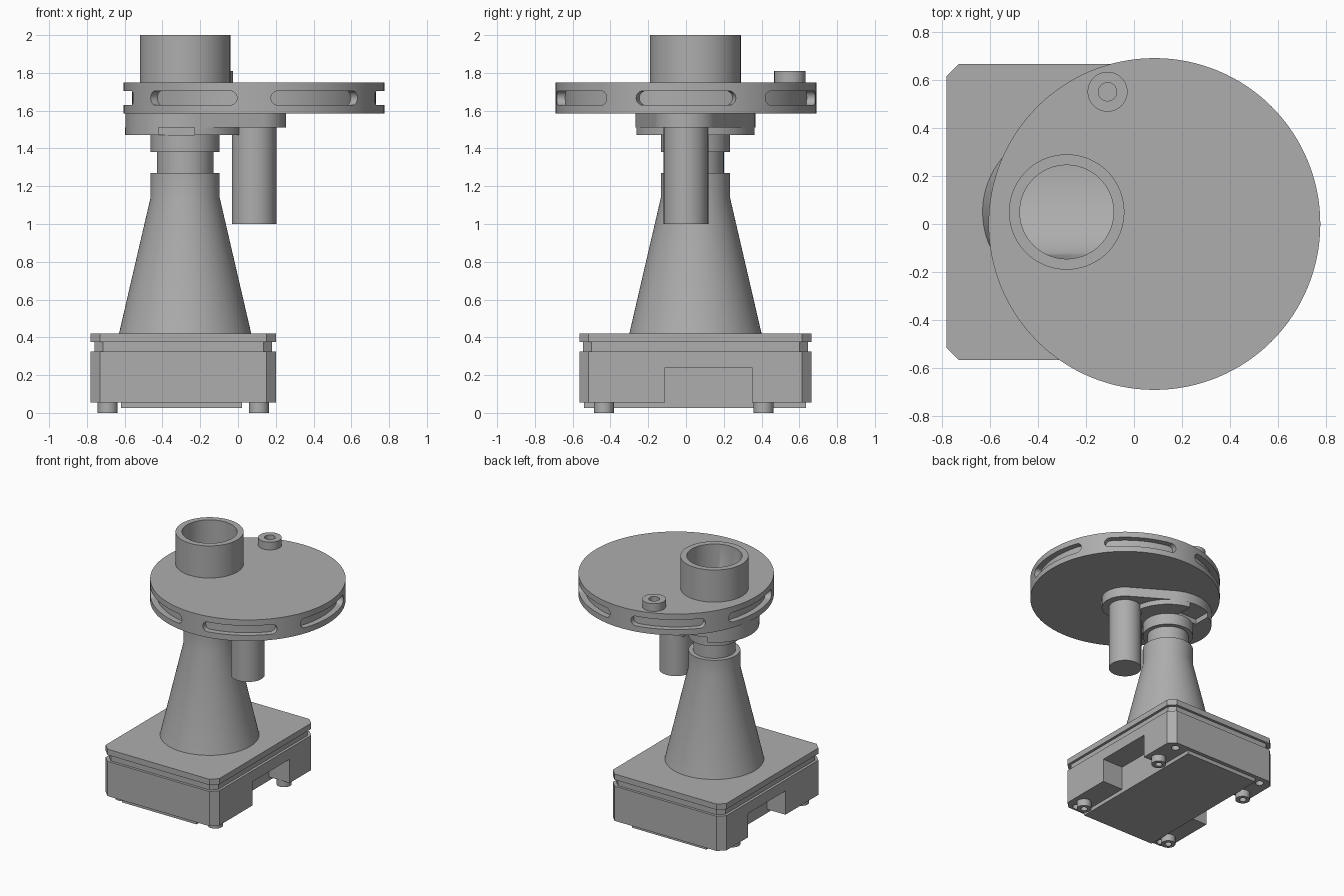
import bpy, bmesh, math
from mathutils import Vector

cube = bpy.data.objects.get("Cube")
if cube:
    bpy.data.objects.remove(cube, do_unlink=True)

grey = bpy.data.materials.new("mid_grey")
grey.use_nodes = True
COLOUR = (0.42, 0.42, 0.42, 1)
grey.diffuse_color = COLOUR
grey.node_tree.nodes["Principled BSDF"].inputs["Base Color"].default_value = COLOUR

COLUMN = (-0.28, 0.05)
DISC = (0.085, 0.0)


def finish(name, bm):
    bmesh.ops.recalc_face_normals(bm, faces=bm.faces[:])
    mesh = bpy.data.meshes.new(name)
    bm.to_mesh(mesh)
    bm.free()
    mesh.materials.append(grey)
    obj = bpy.data.objects.new(name, mesh)
    bpy.context.collection.objects.link(obj)
    return obj


def activate(obj):
    bpy.ops.object.select_all(action='DESELECT')
    obj.select_set(True)
    bpy.context.view_layer.objects.active = obj


def smooth(obj):
    activate(obj)
    bpy.ops.object.shade_smooth_by_angle(angle=math.radians(30))
    return obj


def prism(name, outline, z0, z1):
    """Extrude a flat outline from z0 to z1."""
    bm = bmesh.new()
    face = bm.faces.new([bm.verts.new((x, y, z0)) for x, y in outline])
    top = bmesh.ops.extrude_face_region(bm, geom=[face])["geom"]
    bmesh.ops.translate(bm, vec=(0, 0, z1 - z0),
                        verts=[v for v in top if isinstance(v, bmesh.types.BMVert)])
    return finish(name, bm)


def arc(centre, r, a0, a1, n):
    return [(centre[0] + r * math.cos(a0 + (a1 - a0) * i / n),
             centre[1] + r * math.sin(a0 + (a1 - a0) * i / n)) for i in range(n + 1)]


def cylinder(name, centre, r, z0, z1, n=64):
    return prism(name, arc(centre, r, 0, math.tau, n)[:-1], z0, z1)


def box(name, x0, x1, y0, y1, z0, z1, c=0.0):
    """Box with optional chamfered upright corners."""
    if c:
        pts = [(x0 + c, y0), (x1 - c, y0), (x1, y0 + c), (x1, y1 - c),
               (x1 - c, y1), (x0 + c, y1), (x0, y1 - c), (x0, y0 + c)]
    else:
        pts = [(x0, y0), (x1, y0), (x1, y1), (x0, y1)]
    return prism(name, pts, z0, z1)


def lathe(name, centre, profile, n=72):
    bm = bmesh.new()
    verts = [bm.verts.new((r, 0, z)) for r, z in profile]
    edges = [bm.edges.new(pair) for pair in zip(verts, verts[1:])]
    bmesh.ops.spin(bm, geom=verts + edges, cent=(0, 0, 0), axis=(0, 0, 1),
                   angle=math.tau, steps=n, use_duplicate=False)
    bmesh.ops.remove_doubles(bm, verts=bm.verts[:], dist=1e-4)
    bmesh.ops.translate(bm, vec=(*centre, 0), verts=bm.verts[:])
    return smooth(finish(name, bm))


def cut(obj, cutter):
    cutter.hide_render = True
    mod = obj.modifiers.new("cut", 'BOOLEAN')
    mod.operation, mod.solver, mod.object = 'DIFFERENCE', 'EXACT', cutter
    activate(obj)
    bpy.ops.object.modifier_apply(modifier=mod.name)
    bpy.data.objects.remove(cutter, do_unlink=True)


# Base housing with a pocket in each side, groove and lid
body = box("base_body", -0.78, 0.2, -0.565, 0.665, 0.055, 0.325, 0.05)
for x0, x1 in ((0.02, 0.3), (-0.9, -0.62)):
    cut(body, box("pocket", x0, x1, -0.11, 0.35, 0, 0.24))
for x in (-0.69, 0.11):
    for y in (-0.52, 0.6):
        cut(body, cylinder("screw_hole", (x, y), 0.03, 0, 0.09, 24))
box("base_groove", -0.76, 0.18, -0.545, 0.645, 0.325, 0.375, 0.045)
box("base_lid", -0.78, 0.2, -0.565, 0.665, 0.375, 0.42, 0.05)
box("bottom_plate", -0.62, 0.02, -0.54, 0.635, 0.025, 0.055)

# Hollow feet
for x in (-0.69, 0.11):
    for y in (-0.435, 0.41):
        lathe("foot", (x, y), [(0, 0.03), (0.025, 0.03), (0.025, 0), (0.053, 0),
                               (0.053, 0.055), (0, 0.055)], 32)

# Tapered column with neck and collar
lathe("column", COLUMN, [(0, 0.42), (0.35, 0.42), (0.183, 1.14), (0.183, 1.27),
                         (0.15, 1.27), (0.15, 1.38), (0.183, 1.38), (0.183, 1.47),
                         (0.13, 1.47), (0.13, 1.515), (0, 1.515)])

# Mounting flange under the disc, notched front and back
flange = cylinder("flange", COLUMN, 0.317, 1.47, 1.51)
for y0, y1 in ((-0.4, -0.1), (0.2, 0.5)):
    cut(flange, box("notch", -0.42, -0.23, y0, y1, 1.4, 1.6))
smooth(flange)

# Bracket that joins the column to the motor
big, small = 0.317, 0.17
link = Vector(DISC) - Vector(COLUMN)
heading = math.atan2(link.y, link.x)
lean = math.acos((big - small) / link.length)
outline = arc(DISC, small, heading - lean, heading + lean, 32)
outline += arc(COLUMN, big, heading + lean, heading + math.tau - lean, 48)
smooth(prism("bracket", outline, 1.51, 1.585))
smooth(cylinder("motor", DISC, 0.118, 1.0, 1.51))


def slot_cutter(angle):
    """Round-ended slot wrapped around the disc rim."""
    half, rise, end = math.radians(22.5), 0.0375, math.radians(3.1)
    steps = [math.radians(18 * k) for k in range(6)]
    left = [(-half + end * (1 - math.cos(t)), max(rise * math.sin(t), 0.002)) for t in steps]
    middle = [((half - end) * k / 8, rise) for k in range(-7, 8)]
    right = [(-a, h) for a, h in reversed(left)]
    bm = bmesh.new()
    rings = []
    for a, h in left + middle + right:
        c, s = math.cos(a + angle), math.sin(a + angle)
        rings.append([bm.verts.new((DISC[0] + r * c, DISC[1] + r * s, 1.667 + dz))
                      for r, dz in ((0.645, -h), (0.75, -h), (0.75, h), (0.645, h))])
    for p, q in zip(rings, rings[1:]):
        for i in range(4):
            j = (i + 1) % 4
            bm.faces.new((p[i], p[j], q[j], q[i]))
    bm.faces.new(rings[0])
    bm.faces.new(rings[-1])
    return finish("slot", bm)


def bore_cutter(r, low, high, rise):
    """Round bore whose floor curves up towards the front like a pipe bend."""
    n = 32
    bm = bmesh.new()
    rows = []
    for i in range(n + 1):
        a = math.pi * min(max(i / n, 0.01), 0.99)
        t, w = -math.cos(a), r * math.sin(a)
        floor = low + rise * (1 - math.sqrt(1 - ((1 - t) / 2) ** 2))
        y = COLUMN[1] + r * t
        rows.append([bm.verts.new((COLUMN[0] + x, y, z)) for x, z in
                     ((-w, floor), (w, floor), (w, high), (-w, high))])
    for p, q in zip(rows, rows[1:]):
        for i in range(4):
            j = (i + 1) % 4
            bm.faces.new((p[i], p[j], q[j], q[i]))
    bm.faces.new(rows[0])
    bm.faces.new(rows[-1])
    return finish("bore", bm)


# Large disc with six rim slots
disc = cylinder("disc", DISC, 0.69, 1.585, 1.75, 128)
for k in range(6):
    cut(disc, slot_cutter(math.radians(60 * k)))
cut(disc, bore_cutter(0.195, 1.62, 2.2, 0.25))
smooth(disc)

# Inlet pipe on top, with its bent bore
pipe = cylinder("inlet_pipe", COLUMN, 0.24, 1.75, 2.0, 72)
cut(pipe, bore_cutter(0.195, 1.62, 2.2, 0.25))
smooth(pipe)

# Small boss with a hole
lathe("boss", (-0.11, 0.55), [(0, 1.755), (0.038, 1.755), (0.038, 1.81),
                              (0.083, 1.81), (0.083, 1.75), (0, 1.75)], 48)
